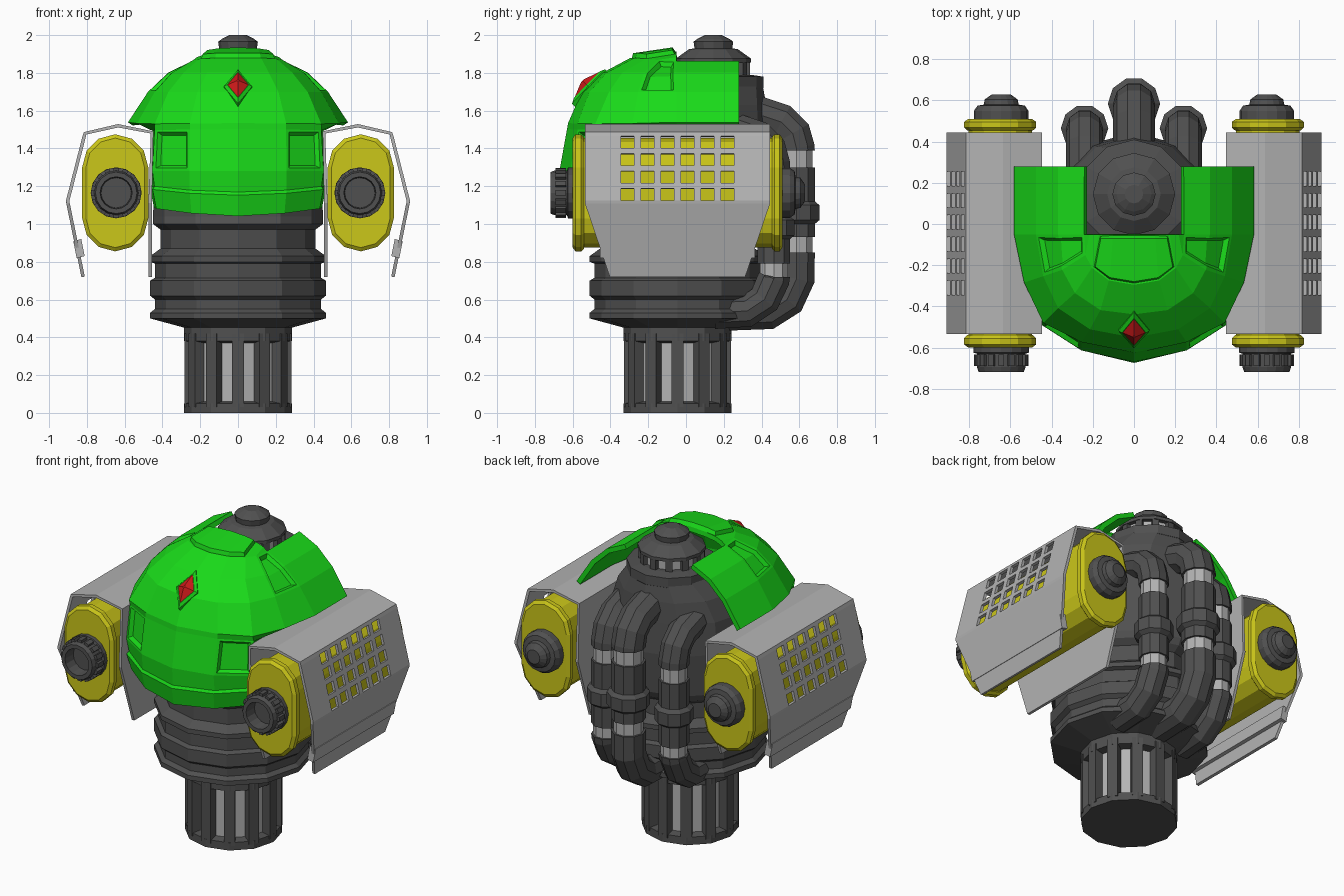
import bpy, bmesh
from math import sin, cos, pi, radians
from mathutils import Vector

if "Cube" in bpy.data.objects:
    bpy.data.objects.remove(bpy.data.objects["Cube"])


def material(name, r, g, b):
    m = bpy.data.materials.new(name)
    m.diffuse_color = (r, g, b, 1)
    m.use_nodes = True
    m.node_tree.nodes["Principled BSDF"].inputs["Base Color"].default_value = m.diffuse_color
    return m


DARK = material("dark_grey", .08, .08, .08)
LIGHT = material("light_grey", .45, .45, .45)
GREEN = material("green", .01, .7, .01)
YELLOW = material("yellow", .6, .57, .01)
RED = material("red", .6, .01, .01)


def finish(name, bm, mat):
    bmesh.ops.recalc_face_normals(bm, faces=bm.faces[:])
    me = bpy.data.meshes.new(name)
    bm.to_mesh(me)
    bm.free()
    me.materials.append(mat)
    ob = bpy.data.objects.new(name, me)
    bpy.context.collection.objects.link(ob)
    return ob


def add_loft(bm, rings):
    vs = [[bm.verts.new(p) for p in r] for r in rings]
    n = len(vs[0])
    for a, b in zip(vs, vs[1:]):
        for i in range(n):
            j = (i + 1) % n
            bm.faces.new((a[i], a[j], b[j], b[i]))
    bm.faces.new(vs[0])
    bm.faces.new(vs[-1])


def loft(name, rings, mat):
    bm = bmesh.new()
    add_loft(bm, rings)
    return finish(name, bm, mat)


def place(u, v, h, c, axis):
    """Point around a vertical (z) or front-to-back (y) axis through c."""
    return (c[0] + u, c[1] + v, h) if axis == 'z' else (c[0] + u, h, c[1] + v)


def lathe(name, prof, c, mat, n=12, axis='z'):
    rings = []
    for p in prof:
        r, h, shift = (*p, 0)[:3]
        rings.append([place(r * cos(2 * pi * i / n), r * sin(2 * pi * i / n) + shift, h, c, axis)
                      for i in range(n)])
    return loft(name, rings, mat)


def bars(name, n, r, w, d, h0, h1, c, mat, axis='z'):
    bm = bmesh.new()
    for i in range(n):
        a = 2 * pi * i / n
        quad = [(r - d / 2, -w / 2), (r + d / 2, -w / 2), (r + d / 2, w / 2), (r - d / 2, w / 2)]
        add_loft(bm, [[place(u * cos(a) - v * sin(a), u * sin(a) + v * cos(a), h, c, axis)
                       for u, v in quad] for h in (h0, h1)])
    return finish(name, bm, mat)


def solidify(ob, t):
    m = ob.modifiers.new("thickness", 'SOLIDIFY')
    m.thickness = t
    m.offset = 0


# Slotted base
C = (0, -.045)
lathe("base_core", [(.235, .02), (.235, .44)], C, LIGHT)
lathe("base_bottom_rim", [(.285, 0), (.285, .05), (.235, .06)], C, DARK)
lathe("base_top_rim", [(.235, .37), (.285, .38), (.285, .46)], C, DARK)
bars("base_bars", 12, .255, .065, .055, .03, .42, C, DARK)

# Ribbed body, leaning back towards the top
lathe("body", [(.28, .45), (.465, .5), (.465, .53), (.44, .55), (.44, .6), (.465, .62), (.465, .7),
               (.44, .715), (.44, .79), (.465, .8), (.465, .83), (.41, .87), (.41, .97), (.45, 1.0),
               (.45, 1.04, .02), (.44, 1.3, .05), (.42, 1.5, .06), (.36, 1.63, .11), (.26, 1.74, .19)],
      C, DARK)

# Top turret
T = (0, .145)
lathe("turret_flange", [(.22, 1.68), (.265, 1.72), (.265, 1.78), (.2, 1.79)], T, DARK)
lathe("turret_core", [(.17, 1.77), (.17, 1.88)], T, LIGHT)
bars("turret_bars", 12, .175, .04, .035, 1.77, 1.87, T, DARK)
lathe("turret_cap", [(.2, 1.855), (.2, 1.875), (.13, 1.925), (.1, 1.93), (.105, 1.965), (.085, 1.98),
                     (.045, 2.0)], T, DARK)


# Back pipes: swept in the y-z plane, with sleeves and collars
def pipe(name, x, path, r, n=10):
    pts = [Vector(p) for p in path]
    rings = []
    for i, p in enumerate(pts):
        t = (pts[min(i + 1, len(pts) - 1)] - pts[max(i - 1, 0)]).normalized()
        nrm = Vector((-t.y, t.x))
        ring = []
        for k in range(n):
            a = 2 * pi * k / n
            q = p + nrm * r * sin(a)
            ring.append((x + r * cos(a), q.x, q.y))
        rings.append(ring)
    loft(name, rings, DARK)


def pipe_set(tag, x, y, r, top, bottom, bands, collar):
    pipe(tag + "_upper_elbow", x, [(.15, top), (y - .2, top), (y - .08, top - .04), (y - .02, top - .1),
                                   (y, top - .18), (y, bands[0][1])], r)
    pipe(tag + "_lower_elbow", x, [(y, bands[1][0]), (y, bottom + .18), (y - .05, bottom + .07),
                                   (y - .14, bottom + .01), (.15, bottom)], r)
    lathe(tag + "_middle", [(r, bands[0][0]), (r, bands[1][1])], (x, y), DARK, 10)
    for z0, z1 in bands:
        lathe(tag + "_sleeve", [(r * .87, z0 - .01), (r * .87, z1 + .01)], (x, y), LIGHT, 10)
    lathe(tag + "_collar", [(r, collar - .06), (r + .025, collar - .04), (r + .025, collar + .04),
                            (r, collar + .06)], (x, y), DARK, 10)


pipe_set("centre_pipe", 0, .585, .102, 1.58, .53, [(1.3, 1.39), (.85, .93)], 1.06)
for s in (-1, 1):
    pipe_set("side_pipe", s * .24, .465, .09, 1.5, .53, [(1.2, 1.29), (.72, .79)], .98)

# Helmet: half outlines (x, y, z) from front centre round to the rear arm, mirrored
rows = [
    [(0, -.64, 1.045), (.24, -.58, 1.06), (.42, -.46, 1.085), (.43, -.28, 1.09)],
    [(0, -.66, 1.15), (.25, -.6, 1.16), (.44, -.48, 1.18), (.45, -.28, 1.18)],
    [(0, -.65, 1.165), (.25, -.59, 1.175), (.43, -.47, 1.195), (.44, -.28, 1.195)],
    [(0, -.655, 1.28), (.25, -.6, 1.28), (.44, -.48, 1.28), (.45, -.28, 1.28)],
    [(0, -.615, 1.5), (.25, -.56, 1.5), (.43, -.46, 1.5), (.44, -.28, 1.5)],
    [(0, -.61, 1.53), (.25, -.56, 1.53), (.43, -.47, 1.53), (.52, -.28, 1.53), (.57, -.05, 1.53), (.57, .28, 1.53)],
    [(0, -.54, 1.69), (.21, -.5, 1.69), (.36, -.4, 1.69), (.43, -.25, 1.69), (.465, -.05, 1.69), (.465, .28, 1.69)],
    [(0, -.43, 1.79), (.16, -.41, 1.79), (.28, -.33, 1.79), (.34, -.22, 1.79), (.36, -.05, 1.79), (.36, .28, 1.79)],
    [(0, -.29, 1.865), (.12, -.27, 1.865), (.2, -.21, 1.86), (.23, -.15, 1.855), (.235, -.05, 1.85), (.235, .28, 1.85)],
    [(0, -.05, 1.9), (.1, -.05, 1.895), (.17, -.05, 1.885), (.21, -.05, 1.87), (.235, -.05, 1.85)],
]
bm = bmesh.new()
panels = {"visor_l": [], "visor_r": [], "side_l": [], "side_r": [], "top": []}
for s, tag in ((-1, "_l"), (1, "_r")):
    grid = [[bm.verts.new((s * x, y, z)) for x, y, z in r] for r in rows]
    for j, (a, b) in enumerate(zip(grid, grid[1:])):
        for i in range(min(len(a), len(b)) - 1):
            quad = (a[i], a[i + 1], b[i + 1], b[i])
            f = bm.faces.new(quad if s > 0 else quad[::-1])
            if j == 3 and i == 1:
                panels["visor" + tag].append(f)
            elif j in (6, 7) and i == 3:
                panels["side" + tag].append(f)
            elif j == 8 and i < 2:
                panels["top"].append(f)
bmesh.ops.remove_doubles(bm, verts=bm.verts[:], dist=.0005)
bm.normal_update()
for key, faces in panels.items():
    bmesh.ops.inset_region(bm, faces=faces, thickness=.012, use_boundary=True, use_even_offset=True)
    bmesh.ops.inset_region(bm, faces=faces, thickness=.012, use_boundary=True, use_even_offset=True,
                           depth=.025 if key == "top" else -.02)
solidify(finish("helmet", bm, GREEN), .03)

# Red gem in a diamond socket
gem = [Vector(p) for p in ((0, -.575, 1.65), (.058, -.51, 1.72), (0, -.44, 1.79), (-.058, -.51, 1.72))]
mid = sum(gem, Vector()) / 4
out = Vector((0, -.72, .69))


def diamond(k, d):
    return [mid + (p - mid) * k + out * d for p in gem]


loft("gem_socket", [diamond(1.3, -.04), diamond(1.3, .012), diamond(1.0, .025)], GREEN)
loft("gem", [diamond(.95, 0), diamond(.95, .025), diamond(.12, .055)], RED)


# Side pods
def stadium(cx, cz, hw, y):
    pts = []
    for k in range(14):
        a = pi * (k % 7) / 6 + (pi if k > 6 else 0)
        pts.append((cx + hw * cos(a), y, cz + hw * sin(a) + (.135 if k < 7 else -.135)))
    return pts


def armour(s):
    # cross-section (x, z, length factor); the slotted outer face is subdivided
    sec = [(.465, .72, .73), (.465, 1.11, 1), (.455, 1.485, 1), (.635, 1.52, 1), (.81, 1.48, 1)]
    slot_z = [h for k in range(4) for h in (1.463 - .092 * k, 1.4 - .092 * k)]
    sec += [(.81 + .095 * (1.48 - z) / .37, z, 1) for z in slot_z]
    sec += [(.9, 1.11, 1), (.82, .72, .73)]
    ys = [-.535] + [h for k in range(6) for h in (-.345 + .106 * k, -.275 + .106 * k)] + [.445]
    bm = bmesh.new()
    g = [[bm.verts.new((s * x, -.045 + (y + .045) * f, z)) for y in ys] for x, z, f in sec]
    for i in range(len(sec) - 1):
        for j in range(len(ys) - 1):
            if 5 <= i <= 11 and i % 2 and j % 2:
                continue
            bm.faces.new((g[i][j], g[i][j + 1], g[i + 1][j + 1], g[i + 1][j]))
    solidify(finish("pod_armour", bm, LIGHT), .018)


for s in (-1, 1):
    cx, cz = s * .65, 1.165
    armour(s)
    loft("pod_armour_strip", [[(s * x, y, z) for x, z in ((.83, .92), (.872, .91), (.854, .82), (.812, .83))]
                              for y in (-.455, .365)], LIGHT)
    loft("pod_tank", [stadium(cx, cz, .155, y) for y in (-.55, .46)], YELLOW)
    for a, b in ((-.54, -.6), (.455, .51)):
        e = (b - a) * .25
        loft("pod_end_plate", [stadium(cx, cz, w, y) for w, y in
                               ((.16, a), (.175, a + e), (.175, b - e), (.155, b))], YELLOW)
    k = (s * .645, 1.165)
    lathe("pod_front_nozzle", [(.135, -.59), (.135, -.625), (.118, -.63), (.118, -.695), (.11, -.718),
                               (.085, -.718), (.08, -.64)], k, DARK, 16, 'y')
    bars("pod_nozzle_teeth", 16, .12, .028, .025, -.635, -.69, k, DARK, 'y')
    lathe("pod_rear_cap", [(.132, .5), (.132, .55), (.115, .575), (.085, .58), (.08, .605), (.045, .63)],
          k, DARK, 16, 'y')
